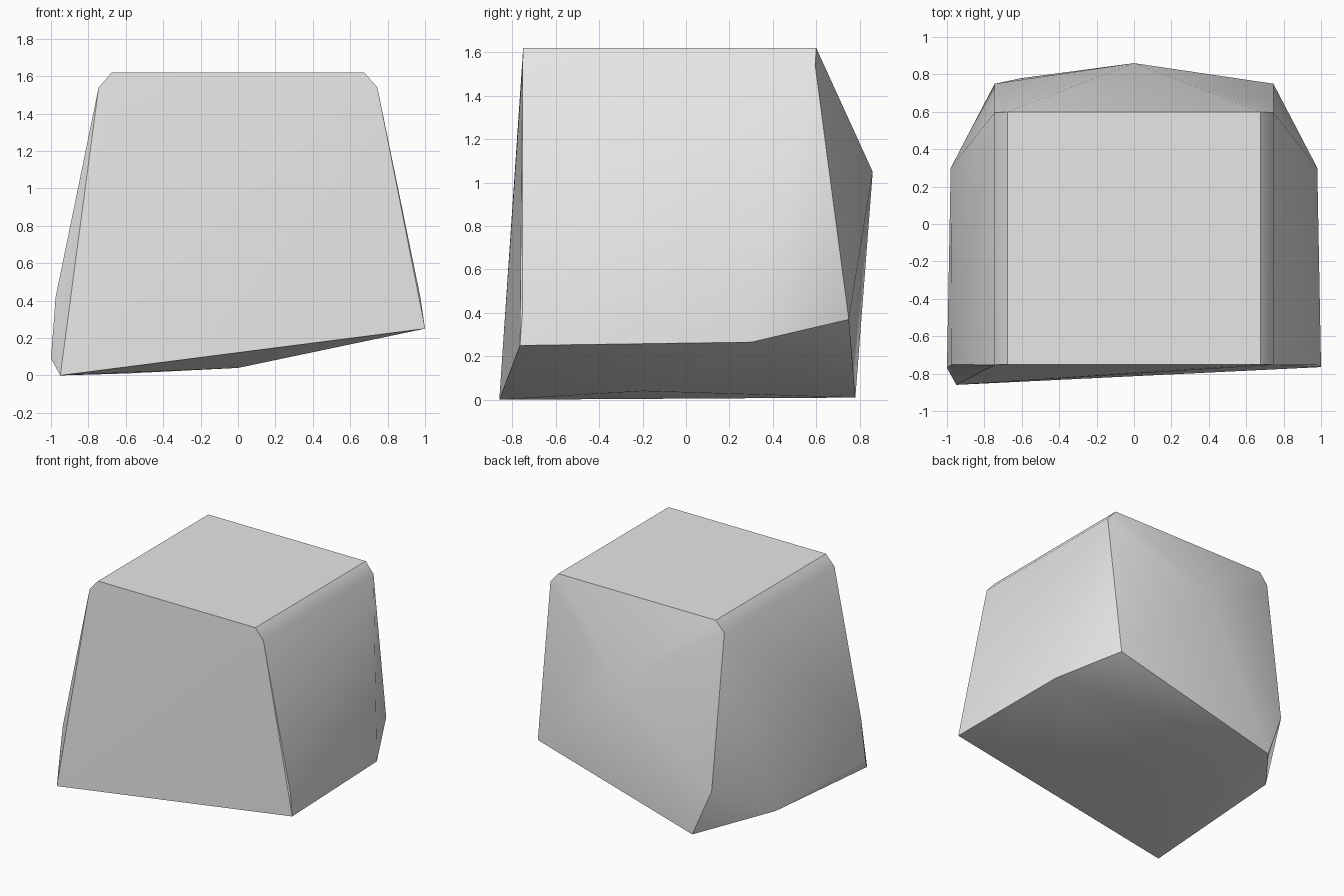
import bpy
import bmesh
import math

cube = bpy.data.objects.get("Cube")
if cube:
    bpy.data.objects.remove(cube, do_unlink=True)

# Stone colour
grey = bpy.data.materials.new("plain_grey")
grey.use_nodes = True
colour = (0.8, 0.8, 0.8, 1)
grey.diffuse_color = colour
grey.node_tree.nodes["Principled BSDF"].inputs["Base Color"].default_value = colour

# Corners shared by both sides: flat top, bevelled rim, rear and front shoulders
paired = [
    (0.675, -0.75, 1.62), (0.675, 0.60, 1.62),
    (0.745, -0.753, 1.54), (0.745, 0.595, 1.54),
    (0.745, 0.75, 0.37), (0.975, -0.752, 0.42),
]
# Irregular corners: front foot, side foot, rear foot, rear bulge, underside
single = [
    (-0.95, -0.86, 0), (-1.0, -0.77, 0.09), (1.0, -0.765, 0.25),
    (0.98, 0.30, 0.265), (-0.98, 0.30, 0.11), (-0.60, 0.78, 0.01),
    (0, 0.86, 1.05), (0, -0.20, 0.04),
]
corners = single + [(side * x, y, z) for x, y, z in paired for side in (-1, 1)]

# Wrap the corners in a convex skin
bm = bmesh.new()
for corner in corners:
    bm.verts.new(corner)
bmesh.ops.convex_hull(bm, input=bm.verts[:])
loose = [v for v in bm.verts if not v.link_faces]
bmesh.ops.delete(bm, geom=loose, context='VERTS')
bmesh.ops.dissolve_limit(bm, angle_limit=math.radians(0.5),
                         verts=bm.verts[:], edges=bm.edges[:])
bmesh.ops.recalc_face_normals(bm, faces=bm.faces[:])

mesh = bpy.data.meshes.new("stone_block")
bm.to_mesh(mesh)
bm.free()
mesh.materials.append(grey)
stone = bpy.data.objects.new("stone_block", mesh)
bpy.context.collection.objects.link(stone)

# Smooth shading with the main ridges kept sharp
bpy.ops.object.select_all(action='DESELECT')
stone.select_set(True)
bpy.context.view_layer.objects.active = stone
bpy.ops.object.shade_smooth_by_angle(angle=math.radians(30))
